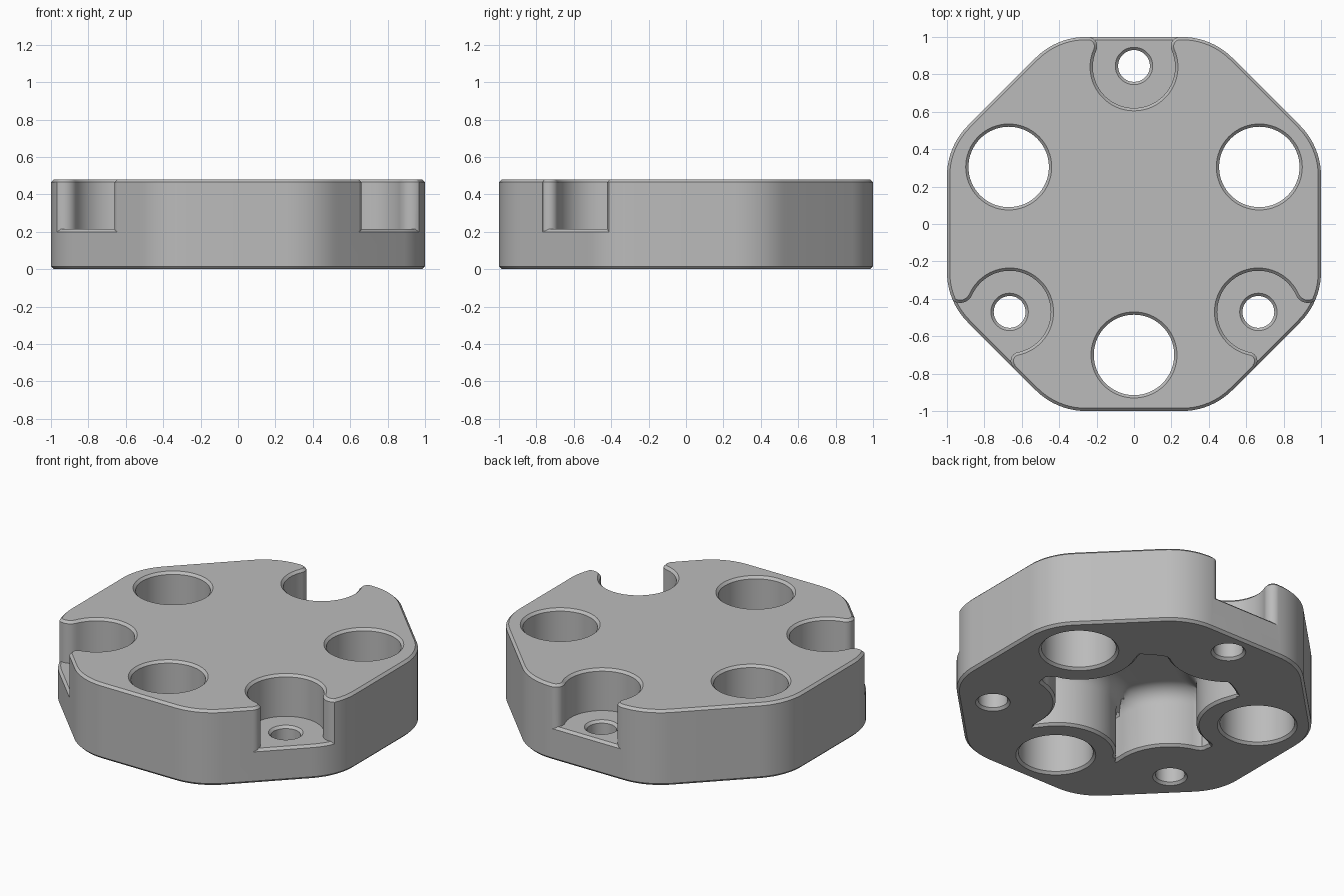
import bpy, bmesh
from math import pi, sin, cos, atan2, hypot, radians, sqrt, remainder

cube = bpy.data.objects.get("Cube")
if cube:
    bpy.data.objects.remove(cube, do_unlink=True)

H = 0.48        # total height
C = 0.015       # chamfer size
FLOOR = 0.215   # height of the notch floors
BIG = [(-0.67, 0.305), (0.67, 0.305), (0, -0.7)]
BOLTS = [(0, 0.845), (-0.665, -0.47), (0.665, -0.47)]

grey = bpy.data.materials.new("plain_grey")
grey.use_nodes = True
grey.diffuse_color = (0.5, 0.5, 0.5, 1)
grey.node_tree.nodes["Principled BSDF"].inputs["Base Color"].default_value = (0.5, 0.5, 0.5, 1)


def loft(name, outline, levels):
    """Solid through outline(offset) at each (z, offset) level."""
    bm = bmesh.new()
    rings = [[bm.verts.new((x, y, z)) for x, y in outline(e)] for z, e in levels]
    for a, b in zip(rings, rings[1:]):
        for i in range(len(a)):
            bm.faces.new((a[i - 1], a[i], b[i], b[i - 1]))
    bm.faces.new(rings[0])
    bm.faces.new(rings[-1])
    bmesh.ops.recalc_face_normals(bm, faces=bm.faces)
    mesh = bpy.data.meshes.new(name)
    bm.to_mesh(mesh)
    bm.free()
    mesh.materials.append(grey)
    obj = bpy.data.objects.new(name, mesh)
    bpy.context.collection.objects.link(obj)
    return obj


def cut(target, cutter, keep=False):
    mod = target.modifiers.new("cut", 'BOOLEAN')
    mod.operation = 'DIFFERENCE'
    mod.solver = 'EXACT'
    mod.object = cutter
    bpy.context.view_layer.objects.active = target
    bpy.ops.object.modifier_apply(modifier=mod.name)
    if not keep:
        bpy.data.objects.remove(cutter, do_unlink=True)


def arc(c, r, a, b, n):
    return [(c[0] + r * cos(a + (b - a) * i / n), c[1] + r * sin(a + (b - a) * i / n))
            for i in range(n + 1)]


def octagon(e):
    """Octagon with rounded corners, grown by e."""
    r, pts = 0.38, []
    for k in range(8):
        a = k * pi / 4
        d = (1 - r) / cos(pi / 8)
        mid = (d * cos(a + pi / 8), d * sin(a + pi / 8))
        pts += arc(mid, r + e, a, a + pi / 4, 10)
    return pts


def circle(c, r):
    return lambda e: arc(c, r + e, 0, 2 * pi, 64)[:-1]


def notch(c, horns, side=1, r=0.22):
    """Round bay that opens outward between two rounded horns."""
    def outline(e):
        ends, angles = [], []
        for (hx, hy), out in horns:
            to_horn = atan2(hy - c[1], hx - c[0])
            f = hypot(hx - c[0], hy - c[1]) - r - e
            start = to_horn + pi
            pts = arc((hx, hy), f, start, start + remainder(out - start, 2 * pi), 12)
            x, y = pts[-1]
            ends.append(pts + [(x + 0.3 * cos(out), y + 0.3 * sin(out))])
            angles.append(to_horn)
        sweep = (angles[1] - angles[0]) % (2 * pi)
        bay = arc(c, r + e, angles[0], angles[0] + sweep, 48)
        return [(side * x, y) for x, y in ends[0][::-1] + bay[1:-1] + ends[1]]
    return outline


def pocket(e):
    """Disc with round bosses bitten out of its rim."""
    pts = []
    for i in range(216):
        t = 2 * pi * i / 216
        d = 0.61 + e
        for holes, boss in ((BIG, 0.35), (BOLTS, 0.36)):
            for x, y in holes:
                along = x * cos(t) + y * sin(t)
                across = x * sin(t) - y * cos(t)
                gap = (boss - e) ** 2 - across ** 2
                if along > 0 and gap > 0:
                    d = min(d, along - sqrt(gap))
        pts.append((d * cos(t), d * sin(t)))
    return pts


def through(top):
    """Levels of a hole chamfered at both ends."""
    return [(-0.01, C + 0.01), (C, 0), (top - C, 0), (top + 0.01, C + 0.01)]


# Main plate with chamfered rims
body = loft("octagonal_plate", octagon, [(0, -C), (C, 0), (H - C, 0), (H, -C)])

# Notches, with a chamfered ledge left at the floor
ledge = loft("ledge", octagon, [(-0.1, 0), (FLOOR - C, 0), (FLOOR, -C)])
notch_levels = [(FLOOR - C - 0.002, 0), (H - C, 0), (H + 0.01, C + 0.01)]
back = [((-0.247, 0.95), pi / 2), ((0.247, 0.95), pi / 2)]
front = [((0.93, -0.352), 0), ((0.612, -0.732), -pi / 4)]
for c, horns, side in (((0, 0.84), back, 1), (BOLTS[2], front, 1), (BOLTS[2], front, -1)):
    cutter = loft("notch", notch(c, horns, side), notch_levels)
    cut(cutter, ledge, keep=True)
    cut(body, cutter)
bpy.data.objects.remove(ledge, do_unlink=True)

# Large holes and bolt holes
for c in BIG:
    cut(body, loft("hole", circle(c, 0.215), through(H)))
for c in BOLTS:
    cut(body, loft("bolt_hole", circle(c, 0.085), through(FLOOR)))

# Underside pocket with a rounded ceiling edge
roof = [(0.28 + 0.1 * sin(a), -0.1 * (1 - cos(a))) for a in (i * pi / 16 for i in range(9))]
cut(body, loft("pocket", pocket, [(-0.01, C + 0.01), (C, 0)] + roof))

# Smooth shading with sharp edges kept
bpy.ops.object.select_all(action='DESELECT')
body.select_set(True)
bpy.context.view_layer.objects.active = body
bpy.ops.object.shade_smooth_by_angle(angle=radians(30))
